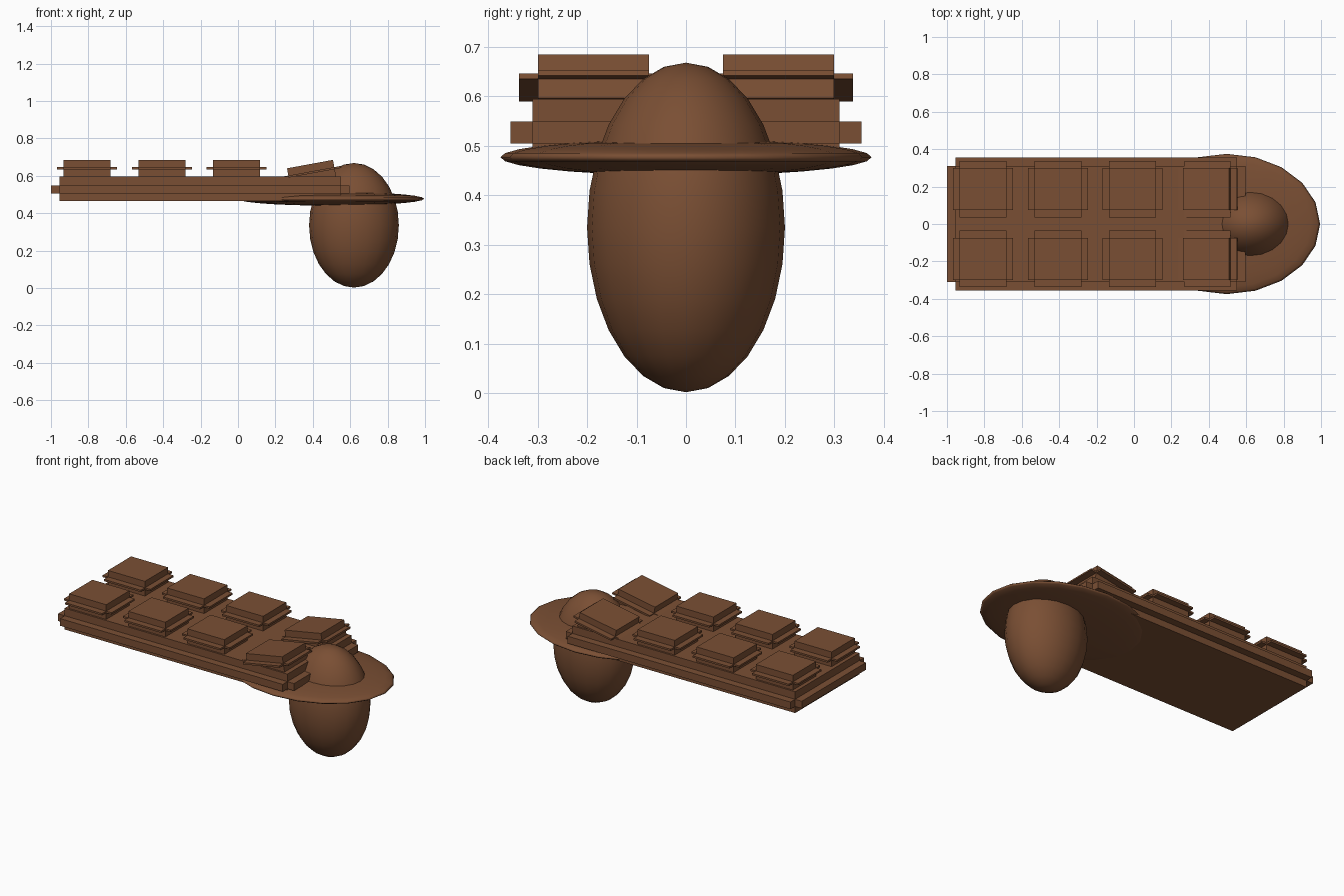
import bpy
import math
from mathutils import Vector, Matrix

cube = bpy.data.objects.get("Cube")
if cube:
    bpy.data.objects.remove(cube, do_unlink=True)

COLOR = (0.195, 0.078, 0.034, 1.0)
brown = bpy.data.materials.new("chocolate_brown")
brown.use_nodes = True
brown.diffuse_color = COLOR
brown.node_tree.nodes["Principled BSDF"].inputs["Base Color"].default_value = COLOR


def finish(name):
    obj = bpy.context.object
    obj.name = name
    obj.data.materials.append(brown)
    return obj


def box(name, center, size, pivot=None, tilt=0.0):
    """Box of a given size, optionally tilted about the y axis through a pivot."""
    bpy.ops.mesh.primitive_cube_add(size=1)
    obj = finish(name)
    obj.data.transform(Matrix.Diagonal((*size, 1)))
    center = Vector(center)
    if pivot is not None:
        turn = Matrix.Rotation(tilt, 3, 'Y')
        center = Vector(pivot) + turn @ center
        obj.rotation_euler.y = tilt
    obj.location = center
    return obj


def ellipsoid(name, center, radii):
    bpy.ops.mesh.primitive_uv_sphere_add(segments=20, ring_count=14, radius=1)
    obj = finish(name)
    obj.data.transform(Matrix.Diagonal((*radii, 1)))
    obj.location = center
    bpy.ops.object.shade_smooth()
    return obj


# Egg-shaped body and the flat disc around it
ellipsoid("egg_body", (0.62, 0, 0.335), (0.24, 0.2, 0.333))
ellipsoid("flat_disc", (0.495, 0, 0.477), (0.5, 0.375, 0.037))

# Long board with a raised band around its sides
MID = -0.202
box("board", (MID, 0, 0.53), (1.506, 0.62, 0.13))
box("board_side_band", (MID, 0, 0.527), (1.506, 0.71, 0.044))
box("board_end_band", (MID, 0, 0.527), (1.596, 0.62, 0.044))

# Two rows of raised blocks, each with a thin cross-shaped flange;
# the last pair leans up toward the egg
for col, x in enumerate((-0.807, -0.407, -0.008, 0.393)):
    last = col == 3
    z = 0.618 if last else 0.64
    tilt = -math.radians(10.4) if last else 0.0
    for side, y in (("left", 0.187), ("right", -0.187)):
        tag = f"{side}_{col + 1}"
        pivot = (x, y, z)
        box(f"block_{tag}", (0, 0, 0), (0.25, 0.224, 0.09), pivot, tilt)
        box(f"flange_long_{tag}", (0, 0, 0), (0.322, 0.224, 0.011), pivot, tilt)
        box(f"flange_wide_{tag}", (0, 0, 0), (0.25, 0.302, 0.011), pivot, tilt)
